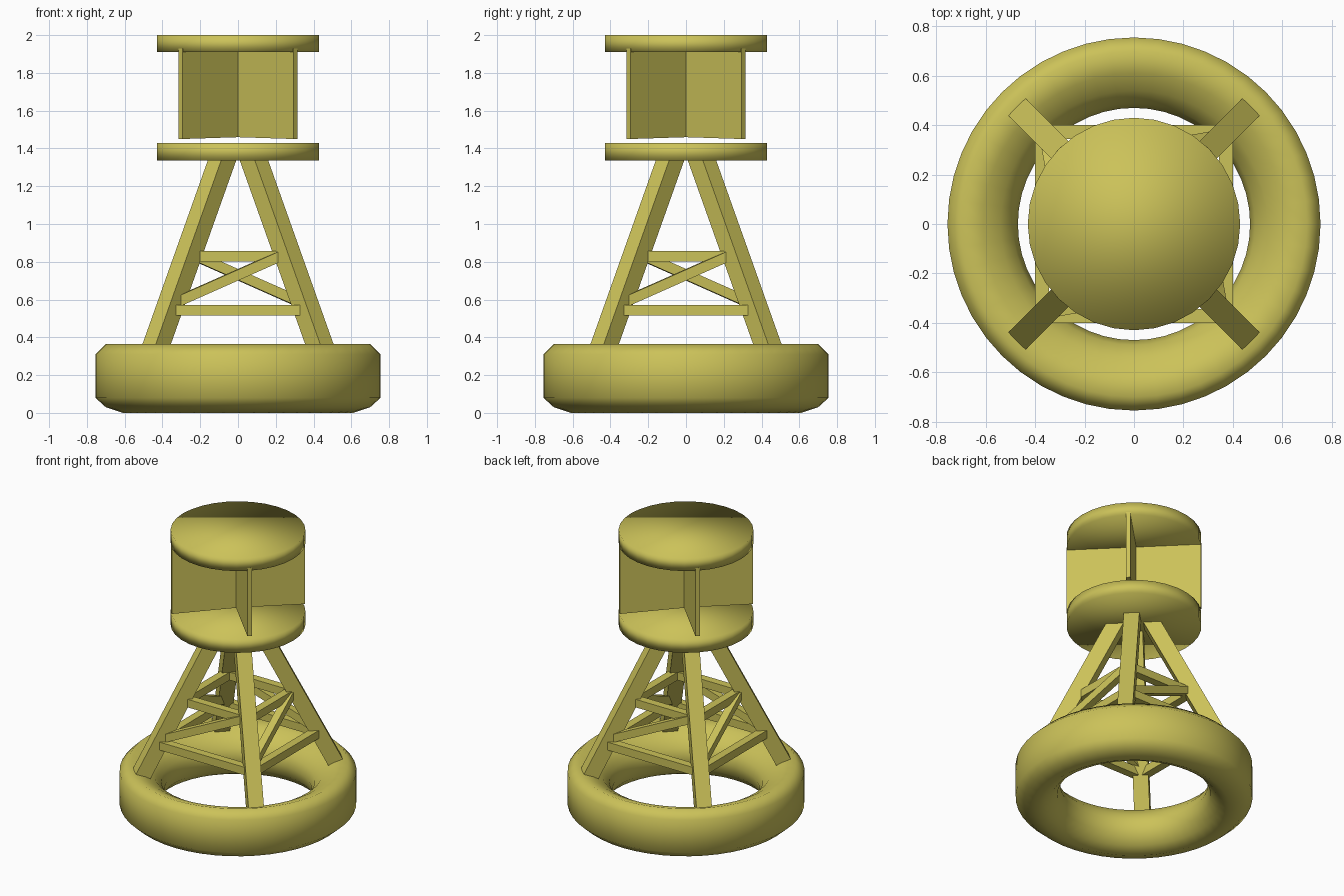
import bpy, bmesh
from math import pi, cos, sin
from mathutils import Vector, Matrix

if "Cube" in bpy.data.objects:
    bpy.data.objects.remove(bpy.data.objects["Cube"])

paint = bpy.data.materials.new("yellow_paint")
paint.diffuse_color = (0.6, 0.54, 0.1, 1)
paint.use_nodes = True
paint.node_tree.nodes["Principled BSDF"].inputs["Base Color"].default_value = paint.diffuse_color


def finish(bm, name, smooth=False):
    bmesh.ops.recalc_face_normals(bm, faces=bm.faces)
    for f in bm.faces:
        f.smooth = smooth
    me = bpy.data.meshes.new(name)
    bm.to_mesh(me)
    bm.free()
    ob = bpy.data.objects.new(name, me)
    me.materials.append(paint)
    bpy.context.collection.objects.link(ob)
    return ob


def prism(name, lower, upper, turn):
    """Solid between two matching outlines, turned about z."""
    bm = bmesh.new()
    a = [bm.verts.new(p) for p in lower]
    b = [bm.verts.new(p) for p in upper]
    n = len(a)
    bm.faces.new(a)
    bm.faces.new(b)
    for i in range(n):
        j = (i + 1) % n
        bm.faces.new((a[i], a[j], b[j], b[i]))
    bm.transform(Matrix.Rotation(turn, 4, 'Z'))
    return finish(bm, name)


def beam(name, p, q, depth, height, turn):
    """Bar from p to q with vertical ends and a rectangular section."""
    p, q = Vector(p), Vector(q)
    d = q - p
    side = Vector((-d.y, d.x, 0)).normalized() * depth / 2
    up = Vector((0, 0, height / 2))
    ring = lambda c: [c - side - up, c + side - up, c + side + up, c - side + up]
    return prism(name, ring(p), ring(q), turn)


def disc(name, z0, z1, r):
    bm = bmesh.new()
    bmesh.ops.create_cone(bm, cap_ends=True, segments=32, radius1=r, radius2=r, depth=z1 - z0,
                          matrix=Matrix.Translation((0, 0, (z0 + z1) / 2)))
    return finish(bm, name, True)


# Float ring: flat outer wall, chamfered rim, rounded inner side
profile = [(.755, .08), (.755, .31), (.70, .365), (.61, .335), (.54, .295), (.49, .235),
           (.47, .17), (.49, .09), (.54, .035), (.61, 0), (.70, .03)]
bm = bmesh.new()
N = 48
rings = [[bm.verts.new((r * cos(2 * pi * i / N), r * sin(2 * pi * i / N), z)) for r, z in profile]
         for i in range(N)]
M = len(profile)
for i in range(N):
    a, b = rings[i], rings[(i + 1) % N]
    for k in range(M):
        bm.faces.new((a[k], b[k], b[(k + 1) % M], a[(k + 1) % M]))
finish(bm, "float_ring", True)


# Leaning legs on the diagonals, level cut at both ends
def leg_outline(z):
    r = .665 - .503 * (z - .365)
    return [(r, -.05, z), (r, .05, z), (r - .113, .05, z), (r - .113, -.05, z)]


for i in range(4):
    turn = i * pi / 2
    prism(f"leg_{i + 1}", leg_outline(.25), leg_outline(1.36), turn + pi / 4)
    # Level braces and one diagonal on each side of the tower
    beam(f"lower_brace_{i + 1}", (-.37, -.372, .543), (.37, -.372, .543), .056, .056, turn)
    beam(f"upper_brace_{i + 1}", (-.25, -.245, .83), (.25, -.245, .83), .056, .056, turn)
    beam(f"diagonal_brace_{i + 1}", (-.37, -.36, .567), (.25, -.25, .842), .05, .058, turn)

# Reflector discs
disc("lower_disc", 1.335, 1.43, .43)
disc("upper_disc", 1.91, 2.0, .43)

# Crossed reflector vanes with a slightly arched lower edge
vane = [(-.43, 1.45), (0, 1.46), (.43, 1.45), (.43, 1.93), (-.43, 1.93)]
for i in range(2):
    prism(f"reflector_vane_{i + 1}", [(x, -.015, z) for x, z in vane],
          [(x, .015, z) for x, z in vane], pi / 4 + i * pi / 2)
